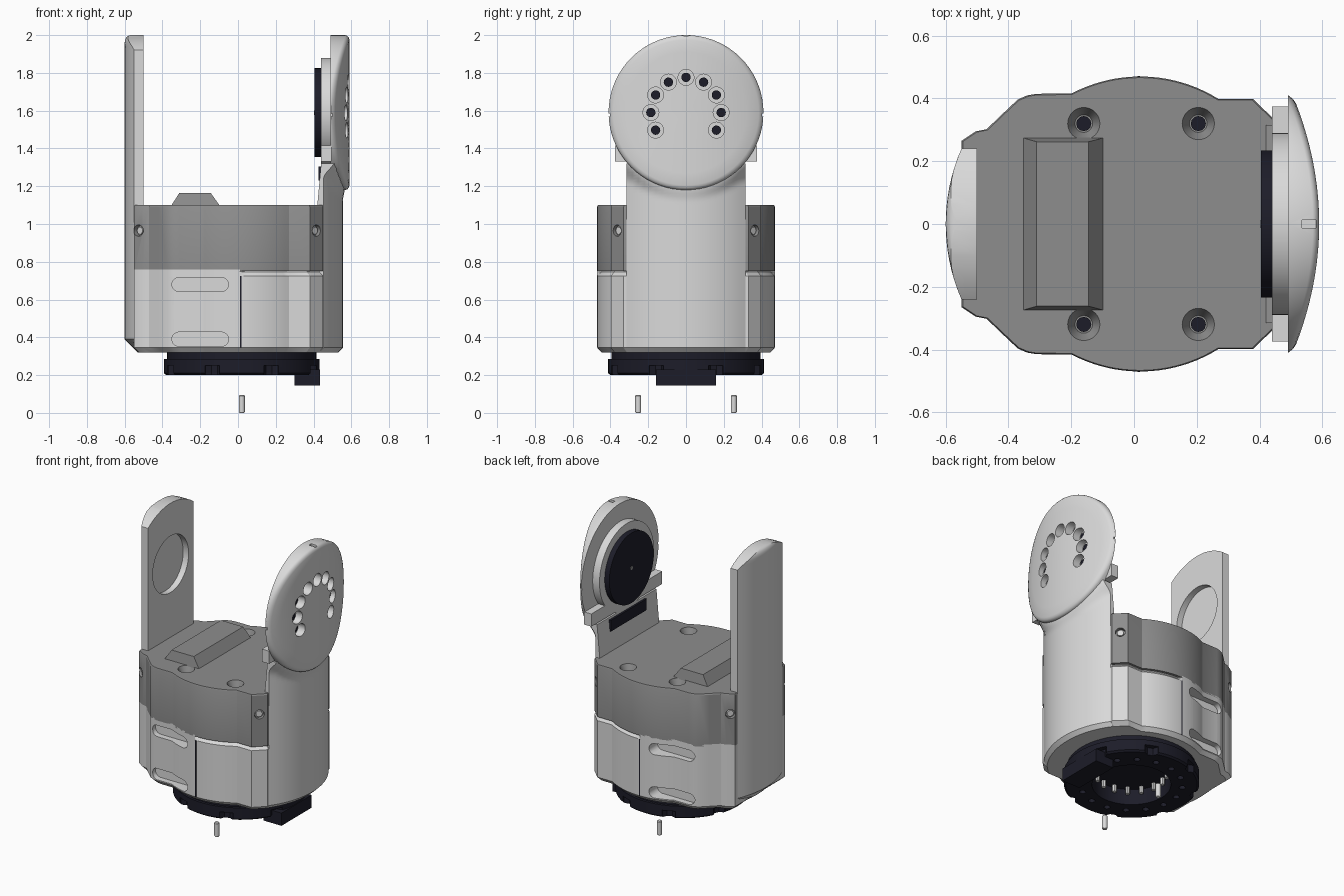
import bpy, bmesh
from math import sin, cos, pi, sqrt, radians
from mathutils import Vector, Matrix

if "Cube" in bpy.data.objects:
    bpy.data.objects.remove(bpy.data.objects["Cube"])


def material(name, r, g, b):
    m = bpy.data.materials.new(name)
    m.use_nodes = True
    m.diffuse_color = (r, g, b, 1)
    bsdf = m.node_tree.nodes["Principled BSDF"]
    bsdf.inputs["Base Color"].default_value = (r, g, b, 1)
    bsdf.inputs["Roughness"].default_value = 0.6
    return m


LIGHT = material("light_grey", 0.7, 0.7, 0.7)
GREY = material("mid_grey", 0.27, 0.27, 0.27)
BLACK = material("blue_black", 0.012, 0.012, 0.022)


def finish(name, bm, mat):
    bmesh.ops.recalc_face_normals(bm, faces=bm.faces)
    mesh = bpy.data.meshes.new(name)
    bm.to_mesh(mesh)
    bm.free()
    ob = bpy.data.objects.new(name, mesh)
    bpy.context.collection.objects.link(ob)
    if mat:
        mesh.materials.append(mat)
    return ob


def loft(name, mat, rings):
    """Skin a list of equal-length rings and cap both ends."""
    bm = bmesh.new()
    loops = [[bm.verts.new(p) for p in ring] for ring in rings]
    n = len(loops[0])
    for a, b in zip(loops, loops[1:]):
        for i in range(n):
            j = (i + 1) % n
            bm.faces.new((a[i], a[j], b[j], b[i]))
    bm.faces.new(loops[0])
    bm.faces.new(loops[-1])
    return finish(name, bm, mat)


def box(name, mat, xs, ys, zs):
    return loft(name, mat, [[(xs[0], ys[0], z), (xs[1], ys[0], z),
                             (xs[1], ys[1], z), (xs[0], ys[1], z)] for z in zs])


def cyl(name, mat, loc, r, depth, axis=(0, 0, 1), r2=None, seg=32):
    """Cylinder or cone centred on loc; r2 is the radius at the axis end."""
    bm = bmesh.new()
    turn = Vector(axis).to_track_quat('Z', 'Y').to_matrix().to_4x4()
    bmesh.ops.create_cone(bm, cap_ends=True, segments=seg, radius1=r,
                          radius2=r if r2 is None else r2, depth=depth,
                          matrix=Matrix.Translation(loc) @ turn)
    return finish(name, bm, mat)


def activate(ob):
    bpy.ops.object.select_all(action='DESELECT')
    ob.select_set(True)
    bpy.context.view_layer.objects.active = ob


def cut(target, cutters):
    activate(target)
    for c in cutters:
        mod = target.modifiers.new("cut", 'BOOLEAN')
        mod.operation, mod.solver, mod.object = 'DIFFERENCE', 'EXACT', c
        bpy.ops.object.modifier_apply(modifier=mod.name)
        bpy.data.objects.remove(c)


# Shared plan outline of the housing, mirrored front to back
AX = 0.02
HUB_Z = 1.59
half = [(-0.55, 0.265), (-0.505, 0.295), (-0.47, 0.302), (-0.42, 0.35), (-0.37, 0.397),
        (-0.34, 0.41), (-0.31, 0.415)]
half += [(x, sqrt(0.47 ** 2 - (x - AX) ** 2)) for x in [-0.2 + 0.47 * i / 20 for i in range(21)]]
half += [(0.38, 0.398), (0.45, 0.33)]
outline = half + [(x, -y) for x, y in reversed(half)]


def plan(z, inset=0.0, right_only=False):
    ring = []
    for x, y in outline:
        k = 0 if right_only and x < AX else inset * 2
        ring.append((x * (1 - k), y * (1 - k), z))
    return ring


# Lower housing with finger slots and a seam on both sides
lower = loft("lower_housing", LIGHT, [plan(0.32, 0.025), plan(0.345), plan(0.725),
                                      plan(0.745, 0.02, True), plan(0.76, 0.02, True)])
slots = []
for side in (-1, 1):
    for z in (0.39, 0.68):
        slots.append(loft("slot_cutter", None, [
            [(-0.2 + 0.04 * cos(a) + (0.11 if cos(a) > 0 else -0.11), side * y, z + 0.038 * sin(a))
             for a in [2 * pi * (i + 0.5) / 24 for i in range(24)]] for y in (0.375, 0.6)]))
    box("housing_seam", BLACK, (0.011, 0.019), sorted((side * 0.46, side * 0.472)), (0.345, 0.725))
cut(lower, slots)

# Upper cover with countersunk top screws and corner screws
cover = loft("upper_cover", GREY, [plan(0.75), plan(1.092), plan(1.1, 0.004)])
cutters = []
for side in (-1, 1):
    for x in (-0.16, 0.205):
        cutters.append(cyl("sink", None, (x, side * 0.32, 1.08), 0.028, 0.06, r2=0.056))
        cyl("cover_screw", BLACK, (x, side * 0.32, 1.05), 0.024, 0.02, seg=12)
    for x, y, nx in ((0.415, 0.365, 1), (-0.527, 0.28, -1)):
        axis = Vector((nx, side, 0)).normalized()
        at = Vector((x, side * y, 0.965))
        cutters.append(cyl("bore", None, at, 0.03, 0.05, axis))
        cyl("corner_screw", LIGHT, at - axis * 0.02, 0.02, 0.02, axis, seg=16)
cut(cover, cutters)

# Raised block on the cover
loft("cover_block", GREY, [
    [(x0, -y, z), (x1, -y, z), (x1, y, z), (x0, y, z)]
    for x0, x1, y, z in ((-0.355, -0.095, 0.275, 1.095), (-0.31, -0.145, 0.262, 1.165))])


# Left-hand arm: tall curved plate with a round top and a round recess
def arm_ring(z, drop):
    w = 0.24 if z < 1.9 else min(0.24, sqrt(0.41 ** 2 - (z - HUB_Z) ** 2))
    ys = [w * (i / 8 - 1) for i in range(17)]
    outer = [(min(-0.505, drop - sqrt(0.36 - y * y)), y, z) for y in ys]
    return outer + [(-0.5, w, z), (-0.5, -w, z)]


arm = loft("tall_arm", LIGHT, [arm_ring(z, d) for z, d in (
    (0.32, 0.07), (0.39, 0), (1.922, 0), (1.94, 0), (1.96, 0), (1.975, 0.002),
    (1.988, 0.008), (1.995, 0.015), (1.9995, 0.028))])
cut(arm, [cyl("recess", None, (-0.5, 0, HUB_Z), 0.19, 0.08, (1, 0, 0), seg=64)])


# Right-hand column, blending outward into the hub disc
def disc_x(y):
    return 0.59 - 0.5 * y * y


def column_ring(z, drop=0.0):
    front = []
    for i in range(21):
        y = 0.315 * (i / 10 - 1)
        base = AX + sqrt(0.535 ** 2 - y * y) - drop
        t = max(0, min(1, (0.47 - sqrt(y * y + (z - HUB_Z) ** 2)) / 0.07))
        t = t * t * (3 - 2 * t)
        front.append((base + t * (disc_x(y) - 0.025 - base), y, z))
    back = 0.42 + 0.02 * max(0, z - 1.1) / 0.22
    return front + [(back, 0.315, z), (back, -0.315, z)]


loft("hub_column", LIGHT, [column_ring(0.32, 0.025), column_ring(0.345), column_ring(1.1)]
     + [column_ring(1.1 + 0.22 * i / 14) for i in range(1, 15)])
box("column_port", BLACK, (0.425, 0.45), (-0.19, 0.19), (1.23, 1.305))


# Hub disc: round plate with a bowed outer face
def disc_ring(r, drop=None):
    ring = []
    for i in range(72):
        y, z = r * cos(2 * pi * i / 72), r * sin(2 * pi * i / 72)
        ring.append((0.49 if drop is None else max(0.492, disc_x(y) - drop), y, HUB_Z + z))
    return ring


disc = loft("hub_disc", LIGHT, [disc_ring(0.41), disc_ring(0.41, 0.02), disc_ring(0.406, 0.011),
                                disc_ring(0.398, 0.004), disc_ring(0.385, 0)]
            + [disc_ring(r, 0) for r in (0.32, 0.25, 0.18, 0.12, 0.06, 0.01)])
cutters = [box("notch", None, (0.535, 0.58), (-0.012, 0.012), (1.985, 2.05))]
for side in (-1, 1):
    cutters.append(box("notch", None, (0.47, 0.56), sorted((side * 0.402, side * 0.45)),
                       (HUB_Z - 0.02, HUB_Z - 0.005)))
for i in range(9):
    a = radians(-30 + 30 * i)
    y, z = 0.186 * cos(a), HUB_Z + 0.186 * sin(a)
    cutters.append(cyl("bore", None, (0.58, y, z), 0.042, 0.1, (1, 0, 0)))
    cyl("hub_screw", BLACK, (0.53, y, z), 0.025, 0.02, (1, 0, 0), seg=12)
cut(disc, cutters)

# Inner hub: backing ring, side ears and dark output plate
cyl("hub_backing", LIGHT, (0.467, 0, HUB_Z), 0.29, 0.055, (1, 0, 0), seg=64)
box("hub_ears", LIGHT, (0.44, 0.494), (-0.375, 0.375), (1.33, 1.415))
cyl("output_plate", BLACK, (0.425, 0, HUB_Z), 0.235, 0.04, (1, 0, 0), seg=64)
cyl("output_centre", GREY, (0.4045, 0, HUB_Z), 0.012, 0.004, (1, 0, 0), seg=16)

# Base ring with notches, bolt holes and inner studs
base = loft("base_ring", BLACK, [
    [(AX + r * cos(2 * pi * i / 64), r * sin(2 * pi * i / 64), z) for i in range(64)]
    for r, z in ((0.24, 0.305), (0.24, 0.2), (0.4, 0.2), (0.412, 0.21), (0.412, 0.285),
                 (0.395, 0.285), (0.395, 0.33))])
cutters = []
for i in range(8):
    a = radians(22.5 + 45 * i)
    cutters.append(cyl("notch", None, (AX + 0.42 * cos(a), 0.42 * sin(a), 0.2), 0.045, 0.1, seg=8))
for i in range(16):
    a = radians(22.5 * i + 11.25)
    ca, sa = cos(a), sin(a)
    cutters.append(cyl("hole", None, (AX + 0.31 * ca, 0.31 * sa, 0.2), 0.02, 0.06, seg=12))
    cyl("inner_stud", LIGHT, (AX + 0.215 * ca, 0.215 * sa, 0.285), 0.014, 0.05, seg=8)
cut(base, cutters)
box("base_tab", BLACK, (0.3, 0.435), (-0.16, 0.16), (0.145, 0.23))

# Loose locating pins under the base
for side in (-1, 1):
    loft("locating_pin", LIGHT, [
        [(AX + r * cos(2 * pi * i / 20), side * 0.253 + r * sin(2 * pi * i / 20), z)
         for i in range(20)] for r, z in ((0.012, 0), (0.016, 0.006), (0.016, 0.09), (0.012, 0.095))])

# Smooth the curves, keep the edges sharp
for ob in [o for o in bpy.context.scene.objects if o.type == 'MESH']:
    activate(ob)
    bpy.ops.object.shade_smooth_by_angle(angle=radians(28))
